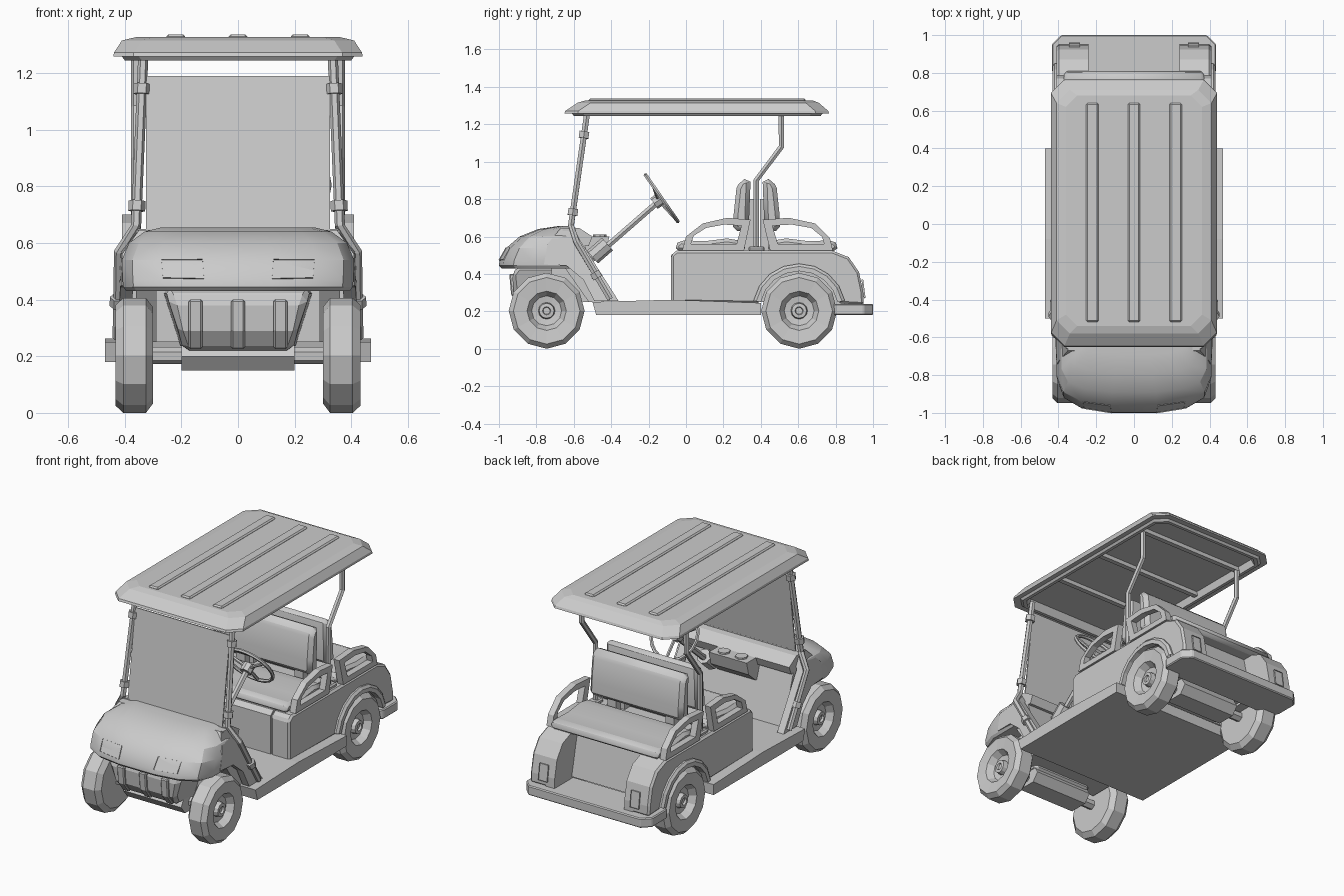
import bpy, bmesh
from math import sin, cos, pi, radians
from mathutils import Vector, Matrix

if "Cube" in bpy.data.objects:
    bpy.data.objects.remove(bpy.data.objects["Cube"])

grey = bpy.data.materials.new("light_grey")
grey.use_nodes = True
grey.diffuse_color = (0.6, 0.6, 0.6, 1)
grey.node_tree.nodes["Principled BSDF"].inputs["Base Color"].default_value = (0.6, 0.6, 0.6, 1)


def finish(name, bm, bevel=0, smooth=False):
    bmesh.ops.recalc_face_normals(bm, faces=bm.faces)
    me = bpy.data.meshes.new(name)
    bm.to_mesh(me)
    bm.free()
    me.materials.append(grey)
    ob = bpy.data.objects.new(name, me)
    bpy.context.collection.objects.link(ob)
    if bevel:
        m = ob.modifiers.new("bevel", "BEVEL")
        m.width, m.segments, m.limit_method, m.angle_limit = bevel, 1, "ANGLE", radians(40)
    if smooth:
        bpy.ops.object.select_all(action="DESELECT")
        ob.select_set(True)
        bpy.context.view_layer.objects.active = ob
        bpy.ops.object.shade_smooth_by_angle(angle=radians(25))
    return ob


def loft(name, rings, closed=True, cap=True, loop=False, **kw):
    """Skin a list of point rings with quads."""
    bm = bmesh.new()
    vs = [[bm.verts.new(p) for p in r] for r in rings]
    n = len(rings[0])
    pairs = list(zip(vs, vs[1:])) + ([(vs[-1], vs[0])] if loop else [])
    for a, b in pairs:
        for i in range(n if closed else n - 1):
            j = (i + 1) % n
            bm.faces.new((a[i], a[j], b[j], b[i]))
    if cap and not loop:
        bm.faces.new(vs[0])
        bm.faces.new(vs[-1])
    return finish(name, bm, **kw)


def prism(name, pts, x0, x1, **kw):
    """Side profile of (y, z) extruded along x."""
    return loft(name, [[(x, y, z) for y, z in pts] for x in (x0, x1)], **kw)


def slab(name, pts, **kw):
    """Symmetric profile of (y, z, half width)."""
    return loft(name, [[(s * w, y, z) for y, z, w in pts] for s in (-1, 1)], **kw)


def box(name, x, y, z, **kw):
    return prism(name, [(y[0], z[0]), (y[1], z[0]), (y[1], z[1]), (y[0], z[1])], x[0], x[1], **kw)


def tube(name, path, r, n=6, **kw):
    path = [Vector(p) for p in path]
    rings = []
    for i, p in enumerate(path):
        t = (path[min(i + 1, len(path) - 1)] - path[max(i - 1, 0)]).normalized()
        u = t.cross(Vector((0, 1, 0.1))).normalized()
        v = t.cross(u)
        rings.append([p + r * (cos(k * 2 * pi / n) * u + sin(k * 2 * pi / n) * v) for k in range(n)])
    return loft(name, rings, **kw)


def lathe(name, profile, centre, n=12):
    """Spin (radius, x) profile about an x axis."""
    x0, y0, z0 = centre
    rings = [[(x0 + x, y0 + r * sin(k * 2 * pi / n), z0 - r * cos(k * 2 * pi / n))
              for k in range(n)] for r, x in profile]
    return loft(name, rings)


def pane(name, corners, out):
    """Thin lamp plate with a recessed centre."""
    bm = bmesh.new()
    out = Vector(out)
    f = bm.faces.new([bm.verts.new(Vector(c) + out * 0.007) for c in corners])
    back = [bm.verts.new(Vector(c) - out * 0.002) for c in corners]
    for i in range(4):
        j = (i + 1) % 4
        bm.faces.new((f.verts[i], f.verts[j], back[j], back[i]))
    bmesh.ops.inset_individual(bm, faces=[f], thickness=0.01)
    bmesh.ops.translate(bm, verts=f.verts, vec=out * -0.005)
    finish(name, bm)


def octagon(hx, y0, y1, c, z):
    half = [(hx - c, y0), (hx, y0 + c), (hx, y1 - c), (hx - c, y1)]
    return [(x, y, z) for x, y in half] + [(-x, y, z) for x, y in half[::-1]]


# Roof: hollow shell with raised ribs and cross braces
loft("roof", [octagon(0.37, -0.56, 0.68, 0.05, 1.29), octagon(0.38, -0.58, 0.7, 0.05, 1.245),
              octagon(0.40, -0.60, 0.72, 0.06, 1.245), octagon(0.41, -0.61, 0.73, 0.06, 1.258),
              octagon(0.44, -0.65, 0.765, 0.07, 1.258), octagon(0.438, -0.645, 0.76, 0.07, 1.272),
              octagon(0.41, -0.58, 0.71, 0.07, 1.315), octagon(0.36, -0.54, 0.68, 0.06, 1.327)])
for x in (-0.22, 0, 0.22):
    box("roof_rib", (x - 0.033, x + 0.033), (-0.52, 0.64), (1.31, 1.337), bevel=0.008)
for y in (-0.25, 0.12, 0.5):
    box("roof_brace", (-0.38, 0.38), (y - 0.015, y + 0.015), (1.265, 1.295))

# Hood: rounded plan contour stacked up in levels
contour = [(1, 1), (1, 0.45), (0.91, 0.2), (0.68, 0.06), (0.3, 0)]
levels = [(0.43, -0.985, 0.395), (0.445, -1.0, 0.405), (0.47, -0.997, 0.408), (0.54, -0.96, 0.41),
          (0.60, -0.89, 0.385), (0.64, -0.79, 0.33), (0.655, -0.69, 0.27)]
rings = []
for z, yf, w in levels:
    half = [(w * a, yf + (-0.61 - yf) * t, z) for a, t in contour]
    rings.append(half + [(-x, y, h) for x, y, h in half[::-1]])
loft("hood", rings, smooth=True)

# Nose panel with slats, and the inner structure between the front wheels
slab("nose_panel", [(-0.9, 0.44, 0.26), (-0.93, 0.40, 0.24), (-0.92, 0.29, 0.215), (-0.87, 0.22, 0.19),
                    (-0.65, 0.22, 0.2), (-0.65, 0.44, 0.27)], bevel=0.02)
for x in (-0.15, 0, 0.15):
    prism("nose_slat", [(-0.945, 0.40), (-0.935, 0.29), (-0.885, 0.225), (-0.85, 0.24), (-0.88, 0.40)],
          x - 0.024, x + 0.024, bevel=0.006)
prism("front_chassis", [(-0.72, 0.25), (-0.72, 0.46), (-0.55, 0.46), (-0.44, 0.25)], -0.29, 0.29)

# Cowl: recessed firewall, side cheeks, dash and cup holder box
prism("firewall", [(-0.66, 0.45), (-0.66, 0.645), (-0.58, 0.645), (-0.55, 0.58), (-0.44, 0.25), (-0.52, 0.25)],
      -0.36, 0.36)
prism("dash", [(-0.62, 0.56), (-0.62, 0.65), (-0.57, 0.645), (-0.5, 0.6), (-0.52, 0.55)], -0.36, 0.36)
prism("cup_box", [(-0.56, 0.60), (-0.41, 0.60), (-0.43, 0.52), (-0.5, 0.46), (-0.56, 0.46)], -0.13, 0.13)
for x in (-0.06, 0.06):
    tube("cup_ring", [(x, -0.46, 0.59), (x, -0.46, 0.61)], 0.036, 8)

# Windscreen
prism("windscreen", [(-0.622, 0.63), (-0.545, 1.19), (-0.538, 1.19), (-0.614, 0.63)], -0.325, 0.325)

# Floor with running boards, axles
prism("floor", [(-0.5, 0.25), (-0.48, 0.18), (0.4, 0.18), (0.4, 0.245), (-0.08, 0.262)], -0.47, 0.47)
for y in (-0.745, 0.605):
    prism("axle", [(y - 0.1, 0.2), (y - 0.06, 0.15), (y + 0.06, 0.15), (y + 0.1, 0.2), (y + 0.07, 0.25), (y - 0.07, 0.25)],
          -0.2, 0.2)
    tube("axle_shaft", [(-0.32, y, 0.203), (0.32, y, 0.203)], 0.03)

# Rear body: centre with sloped bag well wall, bumper
prism("rear_body", [(-0.08, 0.25), (-0.08, 0.5), (-0.05, 0.525), (0.72, 0.525), (0.78, 0.25)], -0.28, 0.28)
loft("rear_bumper", [octagon(0.435, 0.76, 1.0, 0.05, z) for z in (0.18, 0.24)], bevel=0.006)

tail = [(0.78, 0.525), (0.87, 0.49), (0.925, 0.41), (0.948, 0.30), (0.95, 0.235)]
arch = [(0.605 + 0.215 * cos(a), 0.205 + 0.215 * sin(a)) for a in [radians(10 + 20 * k) for k in range(9)]]

# Seats: a forward pair and a mirrored rear-facing pair
for name, s, c, w in (("front", 1, 0, 0.37), ("rear", -1, 0.755, 0.37)):
    cushion = [(-0.05, 0.52), (-0.06, 0.555), (-0.03, 0.58), (0.1, 0.575), (0.22, 0.59), (0.31, 0.575), (0.32, 0.52)]
    back = [(0.25, 0.63), (0.255, 0.72), (0.27, 0.86), (0.29, 0.90), (0.335, 0.915), (0.345, 0.89), (0.335, 0.63)]
    prism(name + "_cushion", [(c + s * y, z) for y, z in cushion], -w, w, bevel=0.02, smooth=True)
    prism(name + "_backrest", [(c + s * y, z) for y, z in back], -0.32, 0.32, bevel=0.025, smooth=True)
    for x in (-0.2, 0.2):
        y = sorted((c + s * 0.31, c + s * 0.36))
        box(name + "_bracket", (x - 0.03, x + 0.03), y, (0.52, 0.8))

# Arm rail outlines: front and rear
rails = {"front": [(-0.02, 0.525), (0.0, 0.6), (0.09, 0.67), (0.22, 0.70), (0.345, 0.69), (0.31, 0.525)],
         "rear": [(0.785, 0.525), (0.77, 0.59), (0.69, 0.67), (0.55, 0.70), (0.41, 0.69), (0.45, 0.525)]}
tyre = [(0.08, 0.30), (0.17, 0.30), (0.203, 0.325), (0.203, 0.405), (0.178, 0.432), (0.105, 0.425), (0.08, 0.385),
        (0.045, 0.38), (0.04, 0.41), (0.022, 0.412), (0.018, 0.4)]

# Everything that repeats on both sides
for s, side in ((1, "left"), (-1, "right")):
    for end, y in (("front", -0.745), ("rear", 0.605)):
        lathe(f"{end}_{side}_wheel", [(r, s * x) for r, x in tyre], (0, y, 0.203))
    cheek = [(-0.76, 0.45, 0.41), (-0.74, 0.56, 0.41), (-0.67, 0.645, 0.35), (-0.60, 0.645, 0.35), (-0.56, 0.57, 0.415),
             (-0.36, 0.255, 0.42), (-0.49, 0.255, 0.42), (-0.55, 0.37, 0.42), (-0.64, 0.445, 0.415)]
    loft(side + "_cheek", [[(s * (w - d), y, z) for y, z, w in cheek] for d in (0, 0.045)])
    prism(side + "_rear_column", [(0.6, 0.235), (0.6, 0.525)] + tail, s * 0.24, s * 0.30)
    prism(side + "_rear_fender", [(-0.08, 0.25), (-0.08, 0.5), (-0.05, 0.525)] + tail + arch, s * 0.28, s * 0.41,
          bevel=0.012)
    rings = []
    for r, x in ((0.21, 0.39), (0.25, 0.39), (0.25, 0.42), (0.235, 0.432), (0.21, 0.432)):
        rings.append([(s * x, 0.605 + r * cos(a), 0.205 + r * sin(a)) for a in [radians(12 + 19.5 * k) for k in range(9)]])
    loft(side + "_arch_flare", rings, closed=False, loop=True)
    pane(side + "_tail_lamp", [(s * x, 0.957 - (z - 0.24) * 0.13, z) for x, z in
                               ((0.285, 0.27), (0.345, 0.27), (0.345, 0.37), (0.285, 0.37))], (0, 1, 0.1))
    lamp = [(s * x, -1.0 + (z - 0.465) * 0.56 + (x - 0.12) * 0.15, z) for x, z in
            ((0.12, 0.472), (0.265, 0.475), (0.27, 0.538), (0.125, 0.54))]
    pane(side + "_headlamp", lamp, (0, -0.9, 0.4))

    # Arm rails: outline scaled inward for the opening
    for end, pts in rails.items():
        cy = sum(p[0] for p in pts) / len(pts)
        inner = [(cy + (y - cy) * 0.74, 0.61 + (z - 0.61) * 0.6) for y, z in pts]
        loft(f"{end}_{side}_arm_rail", [[(s * x, y, z) for y, z in q] for q, x in
                                       ((pts, 0.37), (pts, 0.41), (inner, 0.41), (inner, 0.37))], loop=True)

    # Roof posts with clamps
    top, knee = Vector((s * 0.335, -0.53, 1.25)), Vector((s * 0.36, -0.615, 0.66))
    bend, foot = Vector((s * 0.42, -0.585, 0.57)), Vector((s * 0.425, -0.405, 0.265))
    tube(side + "_front_post", [top, knee, bend, foot], 0.018)
    for a, b, t in ((top, knee, 0.18), (top, knee, 0.88), (bend, foot, 0.58)):
        d = (b - a).normalized() * 0.018
        p = a.lerp(b, t)
        tube(side + "_post_clamp", [p - d, p + d], 0.03)
    tube(side + "_rear_post", [(s * 0.36, y, z) for y, z in ((0.375, 0.52), (0.375, 0.9), (0.51, 1.08), (0.51, 1.26))], 0.017)
    box(side + "_post_boot", (s * 0.33, s * 0.39), (0.335, 0.42), (0.52, 0.548), bevel=0.008)

# Steering: column, hub, rim and spokes
hub = Vector((0.17, -0.13, 0.805))
axis = Vector((0, 0.82, 0.57)).normalized()
down = Vector((0, 0.57, -0.82)).normalized()
across = Vector((1, 0, 0))
tube("steering_column", [(0.17, -0.5, 0.48), (0.17, -0.15, 0.785)], 0.018)
tube("column_shroud", [(0.17, -0.5, 0.49), (0.17, -0.42, 0.56)], 0.045, 8)
tube("steering_hub", [hub - axis * 0.05, hub], 0.035, 8)
rings = []
for k in range(20):
    a = 2 * pi * k / 20
    d = cos(a) * across + sin(a) * down
    rings.append([hub + d * (0.15 + 0.011 * cos(b)) + axis * 0.011 * sin(b) for b in [j * pi / 3 for j in range(6)]])
loft("steering_rim", rings, loop=True, smooth=True)
for a in (pi / 2, -pi / 6, 7 * pi / 6):
    tube("steering_spoke", [hub - axis * 0.02, hub + 0.148 * (cos(a) * across + sin(a) * down)], 0.01)
